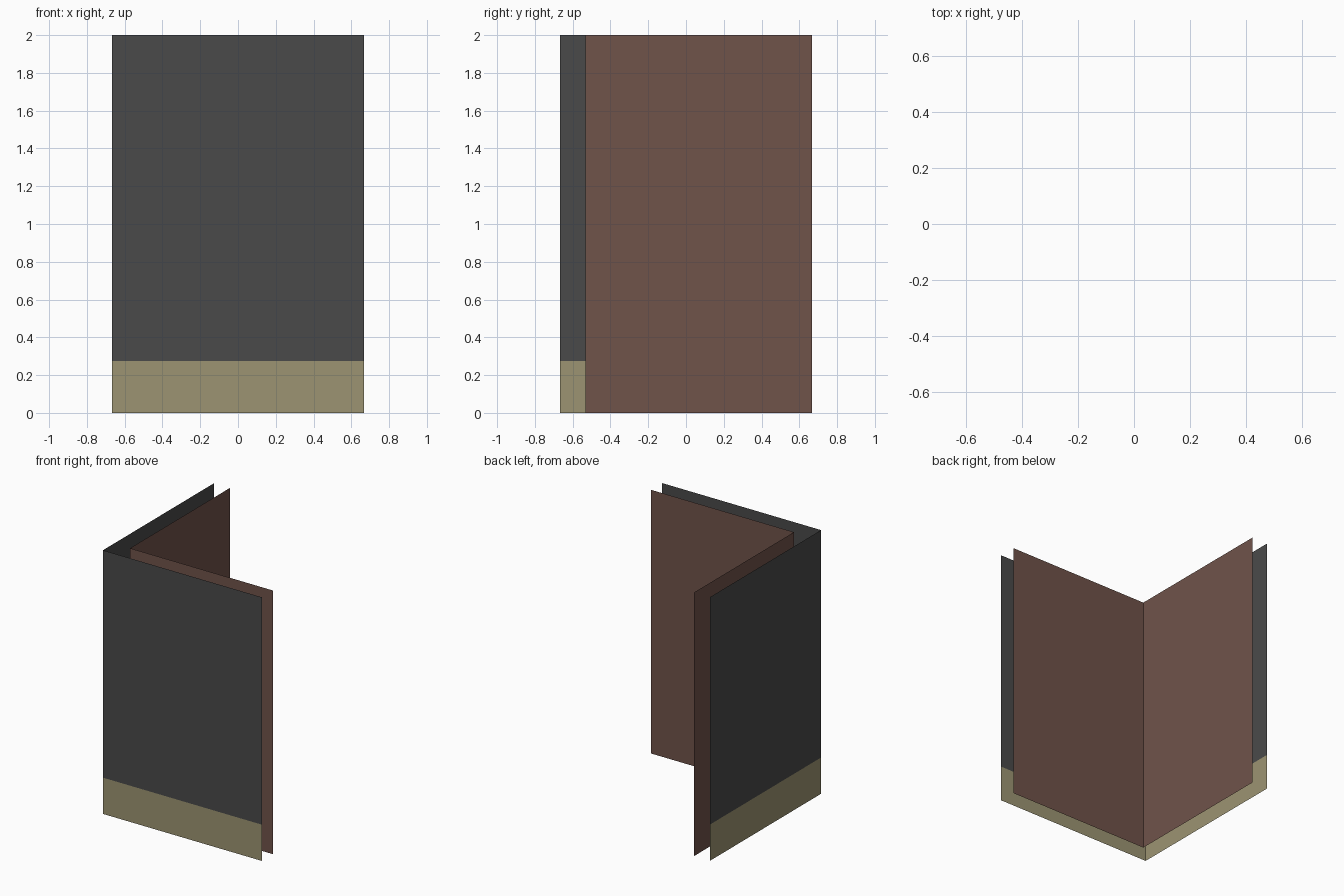
import bpy

if "Cube" in bpy.data.objects:
    bpy.data.objects.remove(bpy.data.objects["Cube"])

OUT = 2 / 3      # half width of the corner
INN = -0.533     # inner wall plane
SKIRT = 0.275    # height of the base band


def srgb(r, g, b):
    lin = [(c / 255 / 12.92) if c < 11 else ((c / 255 + 0.055) / 1.055) ** 2.4 for c in (r, g, b)]
    return (*lin, 1)


def material(name, rgb):
    m = bpy.data.materials.new(name)
    m.diffuse_color = srgb(*rgb)
    m.use_nodes = True
    m.node_tree.nodes["Principled BSDF"].inputs["Base Color"].default_value = m.diffuse_color
    return m


dark = material("charcoal", (74, 74, 74))
tan = material("khaki", (156, 148, 114))
brown = material("brown", (112, 83, 74))


def sheet(name, a, b, z0, z1, mat):
    """Open vertical panel from a to b; its front is right of that direction."""
    me = bpy.data.meshes.new(name)
    me.from_pydata([(*a, z0), (*b, z0), (*b, z1), (*a, z1)], [], [(0, 1, 2, 3)])
    me.materials.append(mat)
    ob = bpy.data.objects.new(name, me)
    bpy.context.collection.objects.link(ob)


# Outer walls with a base band, facing front and left
corner = (-OUT, -OUT)
for side, a, b in (("front", corner, (OUT, -OUT)), ("left", (-OUT, OUT), corner)):
    sheet(side + "_base_band", a, b, 0, SKIRT, tan)
    sheet(side + "_outer_wall", a, b, SKIRT, 2, dark)

# Inner walls, facing into the room
inner = (INN, INN)
sheet("front_inner_wall", (OUT, INN), inner, 0, 2, brown)
sheet("left_inner_wall", inner, (INN, OUT), 0, 2, brown)
